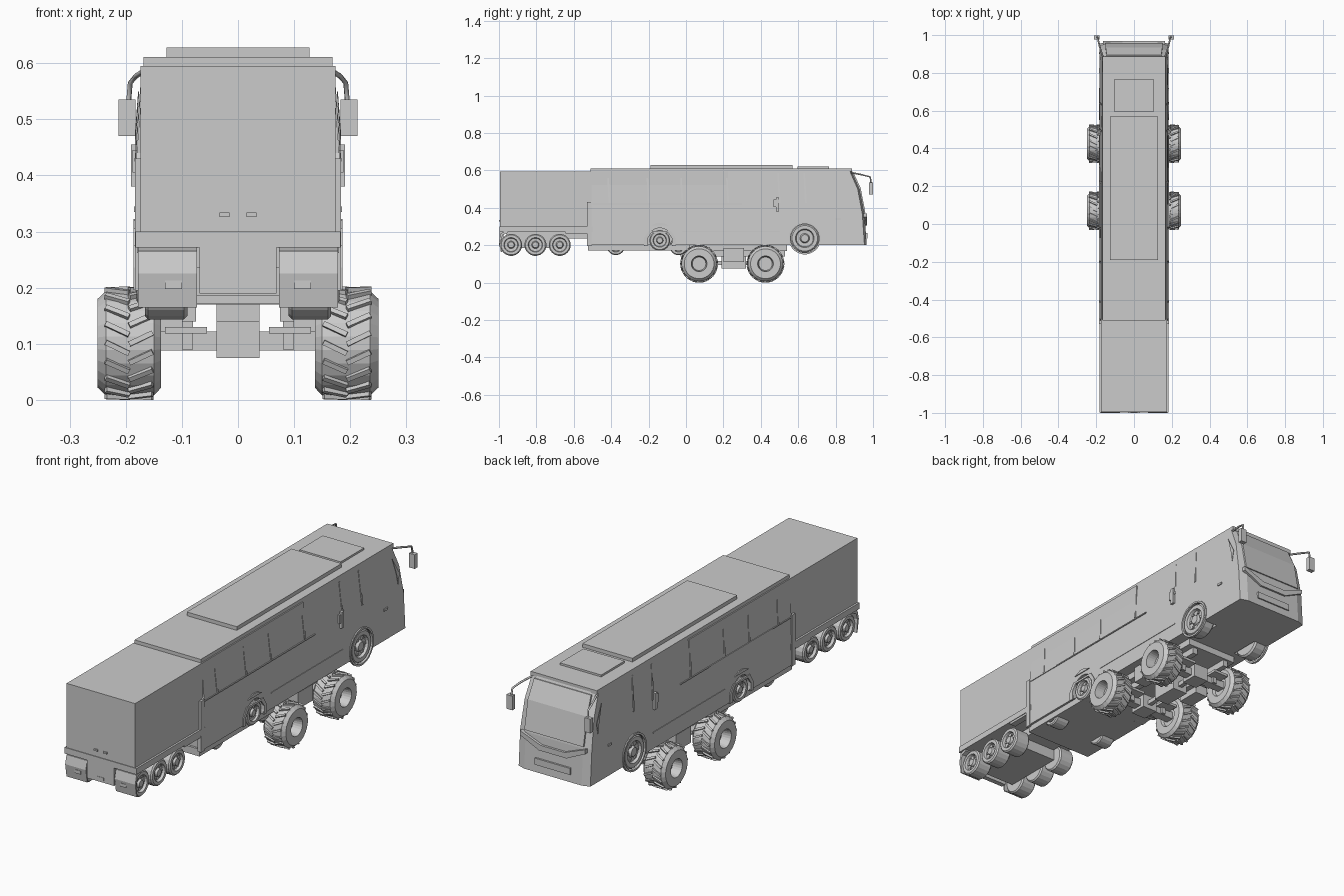
import bpy, bmesh, math
from mathutils import Matrix, Vector

if "Cube" in bpy.data.objects:
    bpy.data.objects.remove(bpy.data.objects["Cube"])


def finish(name, bm):
    bmesh.ops.recalc_face_normals(bm, faces=bm.faces)
    me = bpy.data.meshes.new(name)
    bm.to_mesh(me)
    bm.free()
    ob = bpy.data.objects.new(name, me)
    bpy.context.collection.objects.link(ob)
    return ob


def box(name, x0, x1, y0, y1, z0, z1):
    bm = bmesh.new()
    m = Matrix.Translation(((x0 + x1) / 2, (y0 + y1) / 2, (z0 + z1) / 2)) @ Matrix.Diagonal(
        (abs(x1 - x0), y1 - y0, z1 - z0, 1))
    bmesh.ops.create_cube(bm, size=1, matrix=m)
    return finish(name, bm)


def prism(name, pts, vec):
    """Extrude a flat polygon along a vector."""
    bm = bmesh.new()
    f = bm.faces.new([bm.verts.new(p) for p in pts])
    r = bmesh.ops.extrude_face_region(bm, geom=[f], use_keep_orig=True)
    vs = [g for g in r["geom"] if isinstance(g, bmesh.types.BMVert)]
    bmesh.ops.translate(bm, verts=vs, vec=Vector(vec))
    return finish(name, bm)


def lathe(bm, profile, centre, n):
    """Revolve (x, radius) points round an x axis; radius 0 closes the end."""
    rings = []
    for x, r in profile:
        k = n if r > 0 else 1
        rings.append([bm.verts.new((x, centre[0] + r * math.cos(2 * math.pi * (i + .5) / n),
                                    centre[1] + r * math.sin(2 * math.pi * (i + .5) / n))) for i in range(k)])
    for a, b in zip(rings, rings[1:]):
        for i in range(n):
            q = [a[i % len(a)], a[(i + 1) % len(a)], b[(i + 1) % len(b)], b[i % len(b)]]
            bm.faces.new(list(dict.fromkeys(q)))


def wheel(name, s, x_in, x_out, y, z, r, n=20):
    """Road wheel with dished rim, hub and wheel nuts."""
    bm = bmesh.new()
    e = r * .1
    prof = [(x_in, 0), (x_in, r - e), (x_in + e, r), (x_out - e, r), (x_out, r - e), (x_out, r * .66),
            (x_out - .012, r * .6), (x_out - .014, r * .34), (x_out - .002, r * .26), (x_out - .002, 0)]
    lathe(bm, [(s * a, b) for a, b in prof], (y, z), n)
    for i in range(6):
        a = math.pi / 3 * i
        bmesh.ops.create_cube(bm, size=r * .14, matrix=Matrix.Translation(
            (s * (x_out - .012), y + r * .46 * math.cos(a), z + r * .46 * math.sin(a))))
    return finish(name, bm)


def big_wheel(name, s, y):
    """Tractor tyre with staggered chevron lugs."""
    bm = bmesh.new()
    prof = [(.15, 0), (.15, .04), (.137, .045), (.137, .08), (.15, .094), (.235, .094), (.25, .08),
            (.25, .042), (.205, .036), (.205, 0)]
    lathe(bm, [(s * a, b) for a, b in prof], (y, .101), 24)
    n = 18
    for i in range(n):
        for side in (-1, 1):
            a = 2 * math.pi * (i + side * .25) / n
            m = (Matrix.Translation((s * .194, y, .101)) @ Matrix.Rotation(a, 4, 'X')
                 @ Matrix.Translation((side * .021, 0, .095)) @ Matrix.Rotation(side * .45, 4, 'Z')
                 @ Matrix.Diagonal((.046, .009, .011, 1)))
            bmesh.ops.create_cube(bm, size=1, matrix=m)
    return finish(name, bm)


def side_x(z):
    """Half width of the coach side at a height."""
    return .182 if z < .42 else .182 - (z - .42) / .18 * .014


# coach body: side profile extruded across, upper half tapered, wheel wells cut out
prof = [(-.515, .2), (-.515, .42), (-.505, .44), (-.505, .6), (.886, .6), (.93, .5), (.955, .365), (.966, .2),
        ]
bm = bmesh.new()
cols = [(-1, 0), (-.8, 1), (.8, 1), (1, 0)]
rows = []
for y, z in prof:
    rows.append([bm.verts.new((c * side_x(z), y - (.012 if y > .8 and not mid else 0), z)) for c, mid in cols])
for a, b in zip(rows, rows[1:] + rows[:1]):
    for i in range(3):
        bm.faces.new((a[i], a[i + 1], b[i + 1], b[i]))
for i in (0, 3):
    bm.faces.new([r[i] for r in rows])
bus = finish("coach_body", bm)
bm = bmesh.new()
for s in (1, -1):
    for y, z, r in ((.635, .237, .08), (-.14, .226, .066)):
        lathe(bm, [(s * .11, 0), (s * .11, r), (s * .22, r), (s * .22, 0)], (y, z), 24)
cutter = finish("wheel_well_cutter", bm)
cutter.hide_render = True
cutter.hide_viewport = True
mod = bus.modifiers.new("wells", 'BOOLEAN')
mod.operation, mod.solver, mod.object = 'DIFFERENCE', 'EXACT', cutter

# roof and roof units
box("coach_roof", -.168, .168, -.51, .887, .593, .611)
box("roof_unit_long", -.127, .127, -.19, .57, .608, .628)
box("roof_hatch", -.105, .105, .595, .765, .608, .62)

# windscreen, grille and front bumper
prism("windscreen", [(-.15, .959, .375), (.15, .959, .375), (.15, .934, .505), (-.15, .934, .505)], (0, -.01, 0))
prism("windscreen_top", [(-.15, .934, .505), (.15, .934, .505), (.145, .896, .588), (-.145, .896, .588)], (0, -.01, 0))
prism("front_grille", [(-.165, .95, .37), (-.165, .95, .35), (-.07, .95, .305), (.07, .95, .305),
                       (.165, .95, .35), (.165, .95, .37), (.06, .95, .33), (-.06, .95, .33)], (0, .018, 0))
box("front_bumper_plate", -.09, .09, .955, .97, .235, .265)

for s in (1, -1):
    # window pillars: slim tilted strips
    for y in (-.41, -.2, -.02, .225, .5, .64):
        prism("window_pillar", [(s * .1825, y - .004, .425), (s * .1825, y + .006, .425),
                                (s * .170, y - .004, .585), (s * .170, y - .012, .585)], (s * .002, 0, 0))
    prism("windscreen_pillar", [(s * .176, .865, .55), (s * .182, .91, .47), (s * .182, .9, .42),
                                (s * .181, .89, .47)], (s * .002, 0, 0))
    box("belt_moulding", s * .178, s * .184, -.5, .3, .418, .423)
    box("luggage_door_line", s * .18, s * .184, -.02, .5, .272, .276)
    box("rear_corner_lamp", s * .165, s * .184, -.53, -.505, .195, .43)
    # side plate mirrors
    box("side_plate", s * .18, s * .191, .48, .498, .38, .455)
    box("side_plate_bracket", s * .18, s * .188, .468, .482, .405, .445)
    box("door_handle", s * .18, s * .185, .80, .825, .335, .345)
    # door mirrors on bent arms
    path = [(.165, .885, .588), (.182, .94, .577), (.192, .985, .565), (.195, .99, .53)]
    cu = bpy.data.curves.new("mirror_arm", 'CURVE')
    cu.dimensions, cu.bevel_depth, cu.bevel_resolution = '3D', .0045, 1
    sp = cu.splines.new('POLY')
    sp.points.add(len(path) - 1)
    for p, (x, y, z) in zip(sp.points, path):
        p.co = (s * x, y, z, 1)
    cu.use_fill_caps = True
    bpy.context.collection.objects.link(bpy.data.objects.new("mirror_arm", cu))
    box("door_mirror", s * .183, s * .213, .978, .999, .47, .535)
    # coach wheels with arches
    wheel("coach_front_wheel", s, .12, .183, .635, .237, .076)
    wheel("coach_rear_wheel", s, .12, .181, -.14, .226, .055)
    bm = bmesh.new()
    lathe(bm, [(s * .176, .077), (s * .186, .077), (s * .186, .086), (s * .176, .086), (s * .176, .077)],
          (.635, .237), 24)
    finish("front_arch", bm)
    arch = [(.085, -.03), (.085, .01), (.06, .05), (-.06, .05), (-.085, .01), (-.085, -.03),
            (-.066, -.03), (-.066, .01), (-.045, .04), (.045, .04), (.066, .01), (.066, -.03)]
    prism("rear_arch", [(s * .178, -.14 + y, .226 + z) for y, z in arch], (s * .008, 0, 0))
    prism("rear_arch_lip", [(s * .178, -.19, .305), (s * .178, -.09, .305), (s * .178, -.125, .32),
                            (s * .178, -.155, .32)], (s * .008, 0, 0))
    # hidden tractor-unit wheels below the coach
    for y in (-.375, -.04):
        wheel("underfloor_wheel", s, .095, .165, y, .195, .048)
    # trailer wheels, mudguards and lamps
    for y in (-.935, -.805, -.675):
        wheel("trailer_wheel", s, .09, .166, y, .202, .059)
    prism("mudguard", [(s * .073, -.99, .165), (s * .073, -1.0, .225), (s * .073, -.99, .265),
                       (s * .073, -.955, .275), (s * .073, -.955, .265), (s * .073, -.98, .255),
                       (s * .073, -.99, .225), (s * .073, -.984, .165)], (s * .105, 0, 0))
    box("mudguard_lamp", s * .1, s * .13, -1.0, -.988, .198, .213)
    box("door_slot", s * .015, s * .033, -1.0, -.99, .326, .334)
    box("trailer_skirt", s * .15, s * .18, -.645, -.53, .262, .285)
    # big wheels with axle ends
    for y in (.07, .425):
        big_wheel("big_wheel", s, y)
        box("axle_block", s * .08, s * .1, y - .03, y + .03, .09, .175)
        box("leaf_spring", s * .055, s * .13, y - .07, y + .07, .118, .13)
    box("chassis_rail", s * .075, s * .1, -.03, .53, .14, .2)
    box("side_tank", s * .1, s * .165, .2, .31, .11, .185)

# trailer box, deck and running gear
box("trailer_box", -.174, .174, -.995, .225, .295, .595)
box("trailer_deck", -.183, .183, -.998, -.5, .272, .3)
box("trailer_frame", -.085, .085, -.96, -.5, .235, .275)
box("bogie_frame", -.088, .088, -.95, -.66, .185, .24)
box("tail_panel", -.069, .069, -.998, -.975, .19, .275)
box("tail_plate", -.017, .017, -1.0, -.99, .198, .213)

# coach underfloor and big-wheel driveline
box("underfloor", -.172, .172, -.525, .02, .172, .205)
box("underfloor_mid", -.13, .13, .02, .54, .17, .205)
box("gearbox", -.038, .038, .19, .32, .075, .18)
for y in (.07, .425):
    box("axle_beam", -.15, .15, y - .02, y + .02, .088, .122)
    box("differential", -.038, .038, y - .04, y + .04, .075, .14)
box("drive_shaft", -.01, .01, .07, .425, .095, .115)
